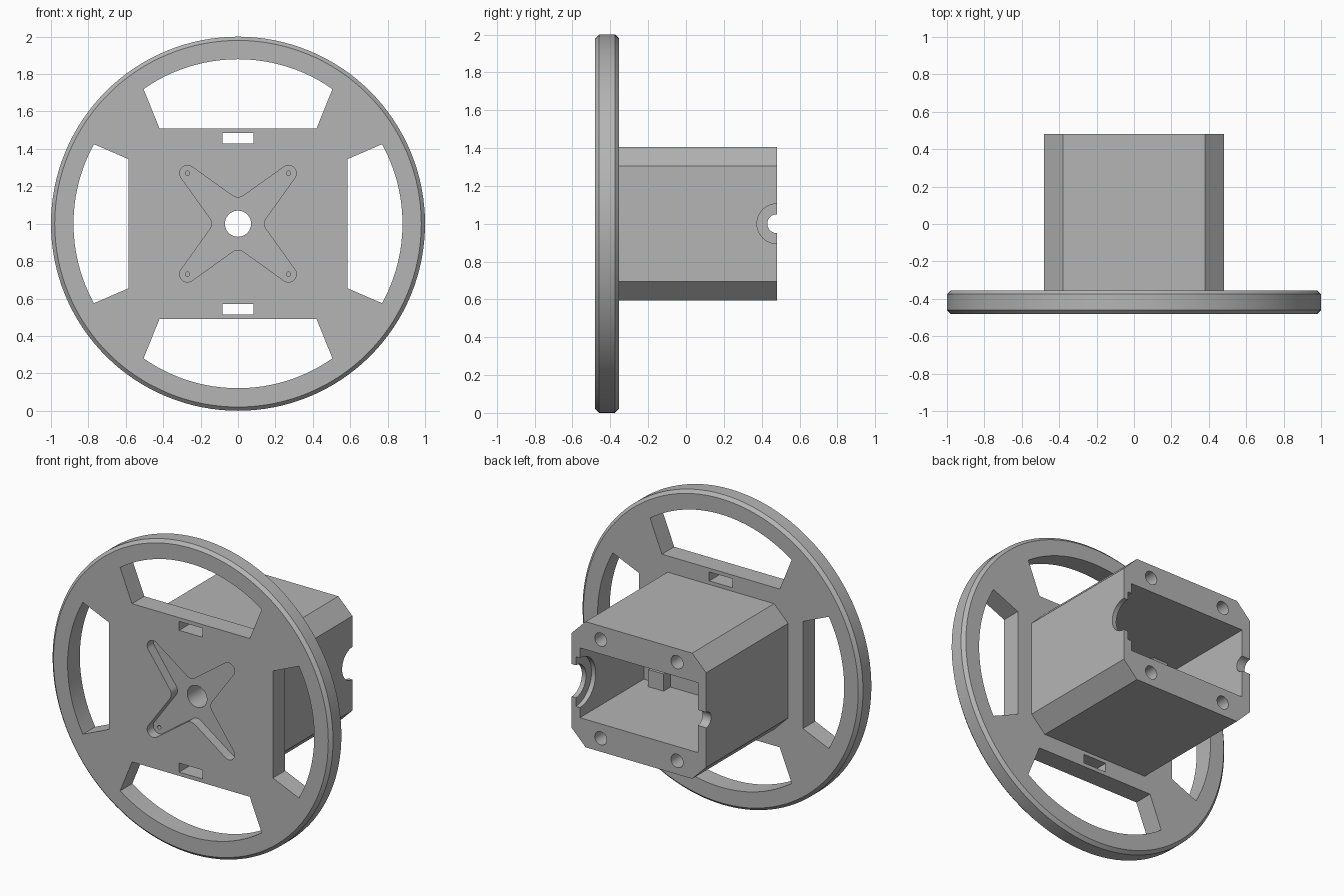
import bpy, bmesh
from math import sin, cos, pi, radians, atan2, hypot

cube = bpy.data.objects.get("Cube")
if cube:
    bpy.data.objects.remove(cube, do_unlink=True)

CZ = 1.0                                   # height of the wheel axis
FRONT, BACK_OF_WHEEL, BACK = -0.48, -0.355, 0.48

grey = bpy.data.materials.new("plain_grey")
grey.use_nodes = True
colour = (0.46, 0.46, 0.46, 1)
grey.diffuse_color = colour
grey.node_tree.nodes["Principled BSDF"].inputs["Base Color"].default_value = colour


def arc(cx, cz, r, a0, a1, n):
    steps = [radians(a0 + (a1 - a0) * i / n) for i in range(n + 1)]
    return [(cx + r * cos(a), cz + r * sin(a)) for a in steps]


def circle(cx, cz, r, n=32):
    return arc(cx, cz, r, 0, 360, n)[:-1]


def rect(x0, x1, z0, z1):
    return [(x0, z0), (x1, z0), (x1, z1), (x0, z1)]


def loft(name, points, rings, axis="Y"):
    """Closed solid through (scale, depth) copies of an outline along an axis."""
    bm = bmesh.new()
    loops = []
    for s, d in rings:
        loops.append([bm.verts.new((u * s, d, v * s + CZ) if axis == "Y"
                                   else (d, u * s, v * s + CZ)) for u, v in points])
    n = len(points)
    for a, b in zip(loops, loops[1:]):
        for i in range(n):
            j = (i + 1) % n
            bm.faces.new((a[i], a[j], b[j], b[i]))
    bm.faces.new(loops[0])
    bm.faces.new(loops[-1])
    bmesh.ops.recalc_face_normals(bm, faces=bm.faces)
    mesh = bpy.data.meshes.new(name)
    bm.to_mesh(mesh)
    bm.free()
    mesh.materials.append(grey)
    ob = bpy.data.objects.new(name, mesh)
    bpy.context.collection.objects.link(ob)
    return ob


def cut(target, points, d0, d1, axis="Y"):
    cutter = loft("cutter", points, [(1, d0), (1, d1)], axis)
    mod = target.modifiers.new("cut", "BOOLEAN")
    mod.operation, mod.solver, mod.object = "DIFFERENCE", "EXACT", cutter
    bpy.ops.object.select_all(action="DESELECT")
    bpy.context.view_layer.objects.active = target
    target.select_set(True)
    bpy.ops.object.modifier_apply(modifier=mod.name)
    bpy.data.objects.remove(cutter, do_unlink=True)


# Wheel disc with chamfered rim
wheel = loft("wheel", circle(0, 0, 1, 128),
             [(0.98, FRONT), (1, FRONT + 0.02),
              (1, BACK_OF_WHEEL - 0.02), (0.98, BACK_OF_WHEEL)])


# Four rim windows: straight inner edge, curved outer edge
def window(half, inner, corner_x, corner_z):
    a = atan2(corner_z, corner_x) * 180 / pi
    r = hypot(corner_x, corner_z)
    return [(-half, inner), (half, inner)] + arc(0, 0, r, a, 180 - a, 24)


tall = window(0.42, 0.51, 0.505, 0.72)
wide = window(0.345, 0.585, 0.425, 0.77)
for s in (1, -1):
    cut(wheel, [(x, s * z) for x, z in tall], -0.6, -0.2)
    cut(wheel, [(s * z, x) for x, z in wide], -0.6, -0.2)
    # Strap slots above and below the housing
    cut(wheel, rect(-0.083, 0.083, s * 0.457 - 0.029, s * 0.457 + 0.029), -0.6, -0.2)

# Four-armed recess in the front face
arm = arc(0, 0.19, 0.05, -126, -54, 8) + arc(0.27, 0.27, 0.042, 126, -36, 12)
star = []
for k in range(4):
    star += arm
    arm = [(z, -x) for x, z in arm]
cut(wheel, star, -0.6, FRONT + 0.063)

# Motor housing behind the wheel, with chamfered long edges
W, H, C = 0.48, 0.405, 0.1
housing = loft("housing",
               [(W, C - H), (W, H - C), (W - C, H), (C - W, H),
                (-W, H - C), (-W, C - H), (C - W, -H), (W - C, -H)],
               [(1, BACK_OF_WHEEL), (1, BACK)])
cut(housing, rect(-0.42, 0.42, -0.225, 0.225), -0.17, 0.6)

# Axle hole through wheel and housing floor
for part in (wheel, housing):
    cut(part, circle(0, 0, 0.07), -0.6, 0.0)

# Screw holes: small ones in the recess, large blind ones in the back rim
for sx in (1, -1):
    for sz in (1, -1):
        cut(wheel, circle(sx * 0.27, sz * 0.27, 0.012, 16), -0.6, -0.2)
        cut(housing, circle(sx * 0.272, sz * 0.318, 0.043, 24), 0.18, 0.6)

# Cable notches: stepped on one side wall, small on the other
cut(housing, circle(BACK, 0, 0.105, 48), 0.4, 0.6, "X")
cut(housing, circle(BACK, 0, 0.16, 48), 0.4, 0.45, "X")
cut(housing, circle(BACK, 0, 0.05, 32), -0.6, -0.4, "X")

# Mounting pads on the housing floor
pads = []
for sx, side in ((1, "left"), (-1, "right")):
    for sz, level in ((1, "upper"), (-1, "lower")):
        pads.append(loft(f"{level}_{side}_pad",
                         rect(sx * 0.285 - 0.055, sx * 0.285 + 0.055,
                              sz * 0.17 - 0.056, sz * 0.17 + 0.056),
                         [(1, -0.175), (1, -0.1)]))

# Smooth shading on curved walls only
bpy.ops.object.select_all(action="DESELECT")
for ob in (wheel, housing):
    ob.select_set(True)
bpy.context.view_layer.objects.active = wheel
bpy.ops.object.shade_smooth_by_angle(angle=radians(25))
